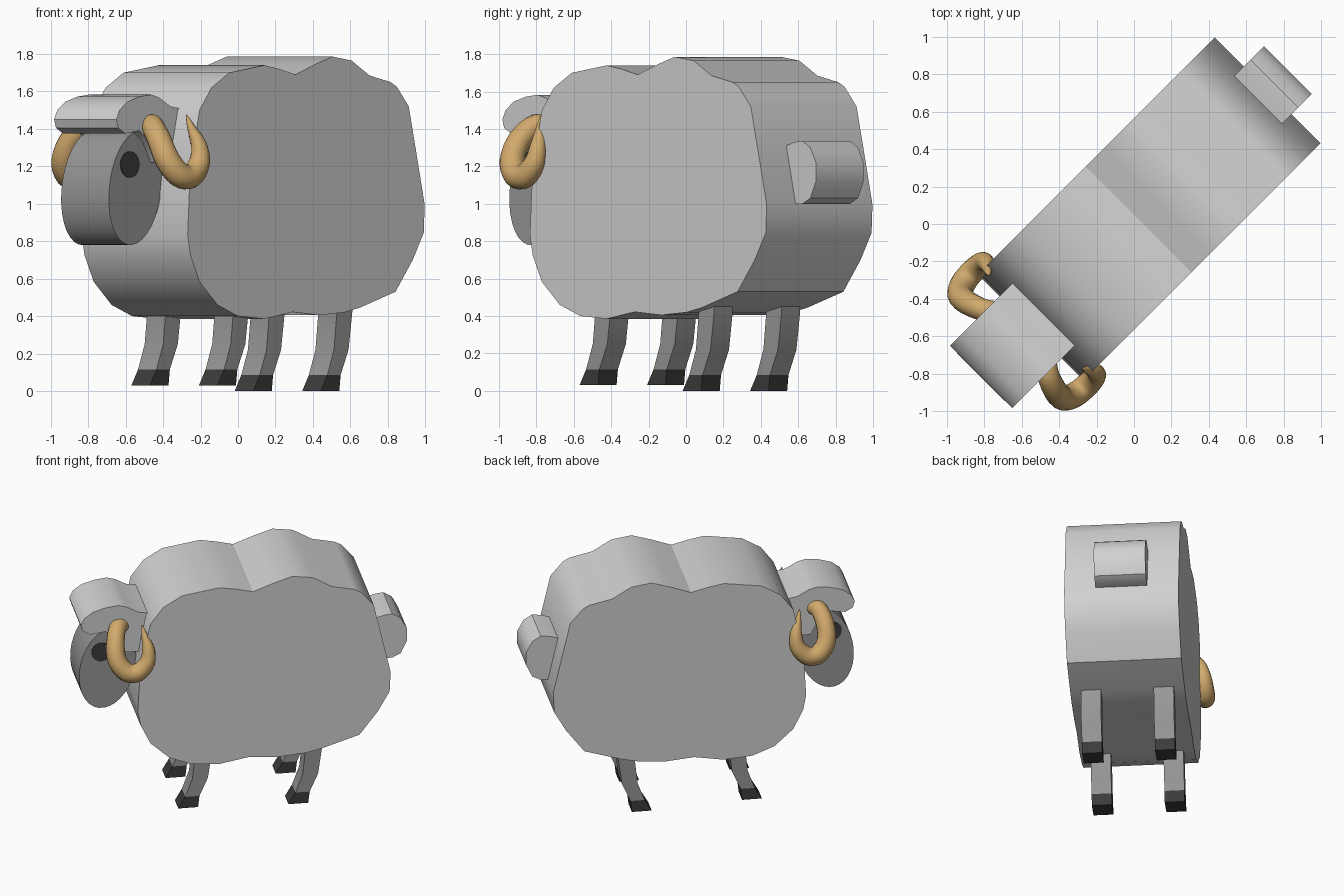
import bpy, bmesh, math
from mathutils import Vector, Matrix

if "Cube" in bpy.data.objects:
    bpy.data.objects.remove(bpy.data.objects["Cube"])

# The animal is built along X (head at -X), then turned to its diagonal pose
TURN = Matrix.Rotation(math.radians(45), 4, 'Z')


def material(name, rgb):
    m = bpy.data.materials.new(name)
    m.use_nodes = True
    m.diffuse_color = (*rgb, 1)
    m.node_tree.nodes["Principled BSDF"].inputs["Base Color"].default_value = (*rgb, 1)
    return m


WOOL = material("light_grey_wool", (0.64, 0.64, 0.64))
SKIN = material("mid_grey_skin", (0.31, 0.31, 0.31))
DARK = material("dark_grey", (0.045, 0.045, 0.045))
HORN = material("tan_horn", (0.64, 0.40, 0.15))


def finish(name, bm, mats, angle=33):
    bmesh.ops.recalc_face_normals(bm, faces=bm.faces)
    bm.transform(TURN)
    me = bpy.data.meshes.new(name)
    bm.to_mesh(me)
    bm.free()
    for m in mats:
        me.materials.append(m)
    ob = bpy.data.objects.new(name, me)
    bpy.context.collection.objects.link(ob)
    bpy.ops.object.select_all(action='DESELECT')
    ob.select_set(True)
    bpy.context.view_layer.objects.active = ob
    bpy.ops.object.shade_smooth_by_angle(angle=math.radians(angle))
    return ob


def slab(name, profile, y0, y1, mat):
    """Extrude a side profile across the body from y0 to y1."""
    bm = bmesh.new()
    face = bm.faces.new([bm.verts.new((x, y0, z)) for x, z in profile])
    out = bmesh.ops.extrude_face_region(bm, geom=[face], use_keep_orig=True)
    new = [v for v in out["geom"] if isinstance(v, bmesh.types.BMVert)]
    bmesh.ops.translate(bm, verts=new, vec=(0, y1 - y0, 0))
    return finish(name, bm, [mat])


def ellipse(cx, cz, a, b, tilt, n):
    c, s = math.cos(tilt), math.sin(tilt)
    pts = []
    for i in range(n):
        t = math.tau * i / n
        p, q = b * math.cos(t), a * math.sin(t)
        pts.append((cx + p * c + q * s, cz - p * s + q * c))
    return pts


def loft(name, rings, mats, hoof_z=None):
    """Skin a list of rings and cap both ends."""
    bm = bmesh.new()
    loops = [[bm.verts.new(p) for p in r] for r in rings]
    n = len(loops[0])
    for a, b in zip(loops, loops[1:]):
        for i in range(n):
            bm.faces.new((a[i], a[(i + 1) % n], b[(i + 1) % n], b[i]))
    bm.faces.new(loops[0])
    bm.faces.new(loops[-1])
    if hoof_z is not None:
        for f in bm.faces:
            f.material_index = int(f.calc_center_median().z < hoof_z)
    return finish(name, bm, mats)


# Woolly body
body = [(-.78, .834), (-.767, 1.075), (-.73, 1.32), (-.69, 1.5), (-.6, 1.62),
        (-.465, 1.7), (-.2, 1.74), (-.086, 1.72), (.035, 1.69), (.178, 1.743),
        (.315, 1.786), (.458, 1.765), (.594, 1.685), (.753, 1.65), (.8, 1.625),
        (.89, 1.52), (.95, 1.26), (1.01, .995), (1.003, .845), (.92, .7),
        (.79, .53), (.52, .445), (.405, .42), (.216, .405), (.012, .422),
        (-.2, .385), (-.4, .4), (-.555, .46), (-.69, .583), (-.76, .727)]
slab("body", body, -.4, .4, WOOL)

# Tail
slab("tail", [(.9, 1.3), (1, 1.33), (1.06, 1.337), (1.12, 1.3), (1.163, 1.22),
              (1.163, 1.12), (1.12, 1.03), (1.06, 1), (.9, 1)], -.18, .18, WOOL)

# Head and the wool cap on top
slab("head", ellipse(-.955, 1.085, .31, .195, math.radians(12), 32), -.18, .18, SKIN)
slab("wool_cap", [(-1.154, 1.45), (-1.13, 1.5), (-1.07, 1.545), (-.98, 1.572),
                  (-.89, 1.583), (-.83, 1.567), (-.745, 1.52), (-.62, 1.5),
                  (-.62, 1.22), (-.84, 1.22), (-.9, 1.33), (-.98, 1.39),
                  (-1.086, 1.375), (-1.14, 1.405)], -.235, .235, WOOL)

# Horn centre line: x, y, z, radius
HORN_PATH = [(-.827, .16, 1.4, .055), (-.891, .24, 1.42, .06), (-.926, .332, 1.34, .064),
             (-.924, .391, 1.235, .067), (-.865, .422, 1.155, .068),
             (-.785, .431, 1.15, .066), (-.718, .427, 1.22, .057),
             (-.707, .41, 1.315, .043), (-.728, .375, 1.405, .022),
             (-.742, .353, 1.475, .002)]


def horn_rings(side):
    pts = [Vector((x, y * side, z)) for x, y, z, r in HORN_PATH]
    rad = [p[3] for p in HORN_PATH]
    last = len(pts) - 1
    rings, normal, steps = [], Vector((1, 0, 0)), 4
    for k in range(last * steps + 1):
        i = min(k // steps, last - 1)
        t = k / steps - i
        a, b, c, d = (pts[max(0, min(last, j))] for j in range(i - 1, i + 3))
        # Smooth interpolation through the centre line
        m0, m1 = (c - a) / 2, (d - b) / 2
        pos = (b * (2*t**3 - 3*t*t + 1) + m0 * (t**3 - 2*t*t + t)
               + c * (3*t*t - 2*t**3) + m1 * (t**3 - t*t))
        tan = (b * (6*t*t - 6*t) + m0 * (3*t*t - 4*t + 1)
               + c * (6*t - 6*t*t) + m1 * (3*t*t - 2*t)).normalized()
        normal = (normal - tan * normal.dot(tan)).normalized()
        other = tan.cross(normal)
        r = rad[i] * (1 - t) + rad[i + 1] * t
        rings.append([pos + r * (normal * math.cos(g) + other * math.sin(g))
                      for g in (math.tau * j / 16 for j in range(16))])
    return rings


# Leg sections: z, centre x, half depth
LEG = [(0, .37, .07), (.085, .4, .05), (.22, .455, .055), (.42, .48, .058), (.55, .48, .058)]

for side, label in ((1, "right"), (-1, "left")):
    loft(label + "_horn", horn_rings(side), [HORN])
    slab(label + "_eye", ellipse(-1, 1.21, .07, .07, 0, 24), .178 * side, .186 * side, DARK)
    for pair, dx, dz in (("front", -.78, .03), ("back", 0, 0)):
        y = .255 * side
        rings = [[(x + dx + sx * h, y + sy * .07, z + dz)
                  for sx, sy in ((-1, -1), (1, -1), (1, 1), (-1, 1))] for z, x, h in LEG]
        loft(f"{pair}_{label}_leg", rings, [SKIN, DARK], .05 + dz)
